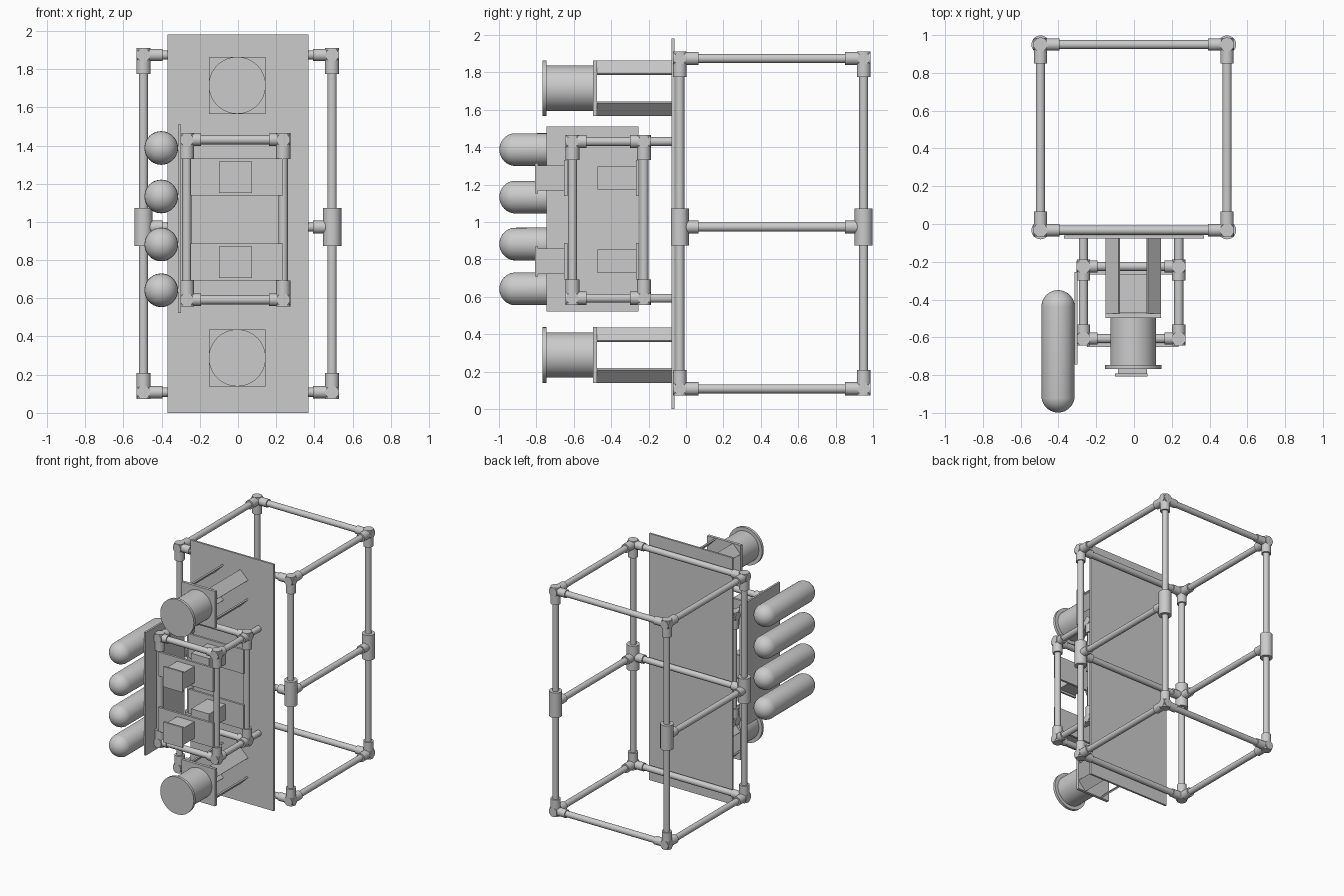
import bpy
from math import pi
from mathutils import Vector

if "Cube" in bpy.data.objects:
    bpy.data.objects.remove(bpy.data.objects["Cube"])


def finish(ob, name, smooth=True):
    ob.name = name
    ob.data.name = name
    if smooth:
        bpy.ops.object.shade_smooth_by_angle()
    return ob


def tube(name, a, b, r, n=32):
    a, b = Vector(a), Vector(b)
    d = b - a
    bpy.ops.mesh.primitive_cylinder_add(
        vertices=n, radius=r, depth=d.length, location=(a + b) / 2,
        rotation=d.to_track_quat('Z', 'Y').to_euler())
    return finish(bpy.context.object, name)


def box(name, x, y, z, rot=(0, 0, 0)):
    bpy.ops.mesh.primitive_cube_add(
        size=1, location=((x[0] + x[1]) / 2, (y[0] + y[1]) / 2, (z[0] + z[1]) / 2), rotation=rot)
    ob = bpy.context.object
    ob.scale = (x[1] - x[0], y[1] - y[0], z[1] - z[0])
    return finish(ob, name, False)


def collar(name, p, axis, sign, length, r, back=0.036):
    # socket reaching along one axis, with a short stub behind the joint
    d = Vector((0, 0, 0))
    d[axis] = sign
    p = Vector(p)
    tube(name, p - d * back, p + d * length, r)


def pipe_frame(name, xs, ys, zs, length):
    # box of twelve pipes with three-way sockets at the corners
    R = 0.024
    for x in xs:
        for y in ys:
            tube(name + "_upright", (x, y, zs[0]), (x, y, zs[1]), R)
        for z in zs:
            tube(name + "_side_rail", (x, ys[0], z), (x, ys[1], z), R)
    for z in zs:
        for y in ys:
            tube(name + "_cross_rail", (xs[0], y, z), (xs[1], y, z), R)
    for i, x in enumerate(xs):
        for j, y in enumerate(ys):
            for k, z in enumerate(zs):
                p = (x, y, z)
                collar(name + "_socket_x", p, 0, 1 - 2 * i, length, 0.032)
                collar(name + "_socket_y", p, 1, 1 - 2 * j, length, 0.035)
                collar(name + "_socket_z", p, 2, 1 - 2 * k, 0.1, 0.037)


# main pipe cage
X, Y, Z = (-0.495, 0.493), (-0.033, 0.95), (0.108, 1.874)
pipe_frame("cage", X, Y, Z, 0.1)

# mid-height rails and tee sockets (back left open)
ZM = 0.973
tube("mid_front_rail", (X[0], Y[0], ZM), (X[1], Y[0], ZM), 0.024)
for i, x in enumerate(X):
    tube("mid_side_rail", (x, Y[0], ZM), (x, Y[1], ZM), 0.024)
    collar("tee_socket_x", (x, Y[0], ZM), 0, 1 - 2 * i, 0.1, 0.034, 0)
    for j, y in enumerate(Y):
        tube("tee_sleeve", (x, y, ZM - 0.1), (x, y, ZM + 0.1), 0.048)
        collar("tee_socket_y", (x, y, ZM), 1, 1 - 2 * j, 0.1, 0.034, 0)

# large front panel
box("front_panel", (-0.37, 0.37), (-0.077, -0.061), (0, 1.98))

# small pipe frame carried on stubs from the panel
SX, SY, SZ = (-0.268, 0.237), (-0.607, -0.225), (0.592, 1.43)
pipe_frame("equipment_frame", SX, SY, SZ, 0.075)
for x in SX:
    for z in SZ:
        tube("mount_stub", (x, SY[1], z), (x, -0.075, z), 0.024)

# mounting plates with boxes, front and back of the small frame
for z in (0.79, 1.235):
    for y in (-0.645, -0.262):
        box("mount_plate", (-0.25, 0.235), (y - 0.006, y + 0.012), (z - 0.097, z + 0.097))
    box("front_unit", (-0.085, 0.068), (-0.792, -0.645), (z - 0.067, z + 0.067))
    box("front_unit_cover", (-0.1, 0.072), (-0.807, -0.792), (z - 0.083, z + 0.08))
    box("rear_unit", (-0.085, 0.075), (-0.472, -0.26), (z - 0.062, z + 0.062))

# side panel carrying the tanks
box("tank_panel", (-0.314, -0.298), (-0.745, -0.255), (0.522, 1.51))

# round-ended tanks along y, lathed from a half-capsule outline
for z in (0.642, 0.882, 1.133, 1.387):
    bpy.ops.mesh.primitive_uv_sphere_add(
        segments=40, ring_count=20, radius=0.088, location=(-0.402, -0.674, z), rotation=(pi / 2, 0, 0))
    ob = bpy.context.object
    for v in ob.data.vertices:
        if abs(v.co.z) > 1e-4:
            v.co.z += 0.236 if v.co.z > 0 else -0.236
    # equator ring becomes the rear end of the straight wall
    for v in ob.data.vertices:
        if abs(v.co.z) <= 1e-4:
            v.co.z = -0.236
    finish(ob, "tank")

# drum units on four slanted struts
CX = -0.004
for z in (0.288, 1.715):
    box("drum_base", (CX - 0.148, CX + 0.148), (-0.498, -0.475), (z - 0.149, z + 0.149))
    tube("drum_body", (CX, -0.748, z), (CX, -0.495, z), 0.121, 64)
    tube("drum_flange", (CX, -0.768, z), (CX, -0.746, z), 0.149, 64)
    for sx in (-1, 1):
        for sz in (-1, 1):
            px, pz = CX + sx * 0.109, z + sz * 0.109
            box("drum_strut", (px - 0.049, px + 0.049), (-0.478, -0.075),
                (pz - 0.006, pz + 0.006), (0, sx * sz * pi / 4, 0))
